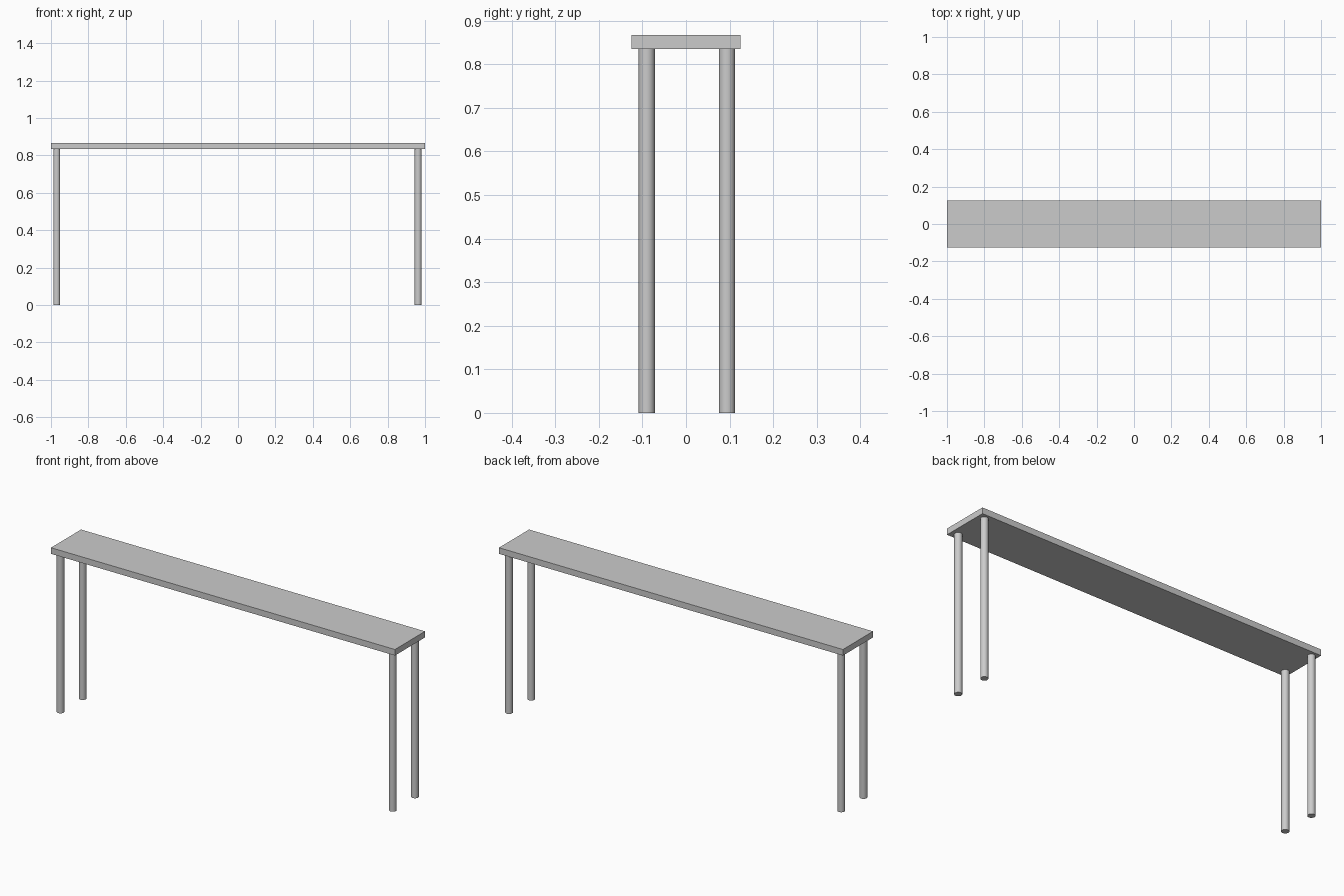
import bpy
import math

cube = bpy.data.objects.get("Cube")
if cube:
    bpy.data.objects.remove(cube, do_unlink=True)

TOP_Z, UNDER_Z = 0.867, 0.835
LEG_RADIUS = 0.0185

# Single grey colour
grey = bpy.data.materials.new("plain grey")
grey.use_nodes = True
colour = (0.6, 0.6, 0.6, 1.0)
grey.diffuse_color = colour
grey.node_tree.nodes["Principled BSDF"].inputs["Base Color"].default_value = colour


def finish(name):
    obj = bpy.context.object
    obj.name = name
    obj.data.name = name
    obj.data.materials.append(grey)
    return obj


# Long thin table top
bpy.ops.mesh.primitive_cube_add(size=1, location=(0, 0, (TOP_Z + UNDER_Z) / 2))
top = finish("table_top")
top.scale = (2.0, 0.25, TOP_Z - UNDER_Z)
bpy.ops.object.transform_apply(location=False, rotation=False, scale=True)

# Four round legs near the corners
for side, x in (("right", -0.969), ("left", 0.963)):
    for end, y in (("front", -0.09), ("back", 0.094)):
        bpy.ops.mesh.primitive_cylinder_add(
            vertices=32, radius=LEG_RADIUS, depth=UNDER_Z, location=(x, y, UNDER_Z / 2))
        finish(f"{end}_{side}_leg")
        bpy.ops.object.shade_smooth_by_angle(angle=math.radians(30))
